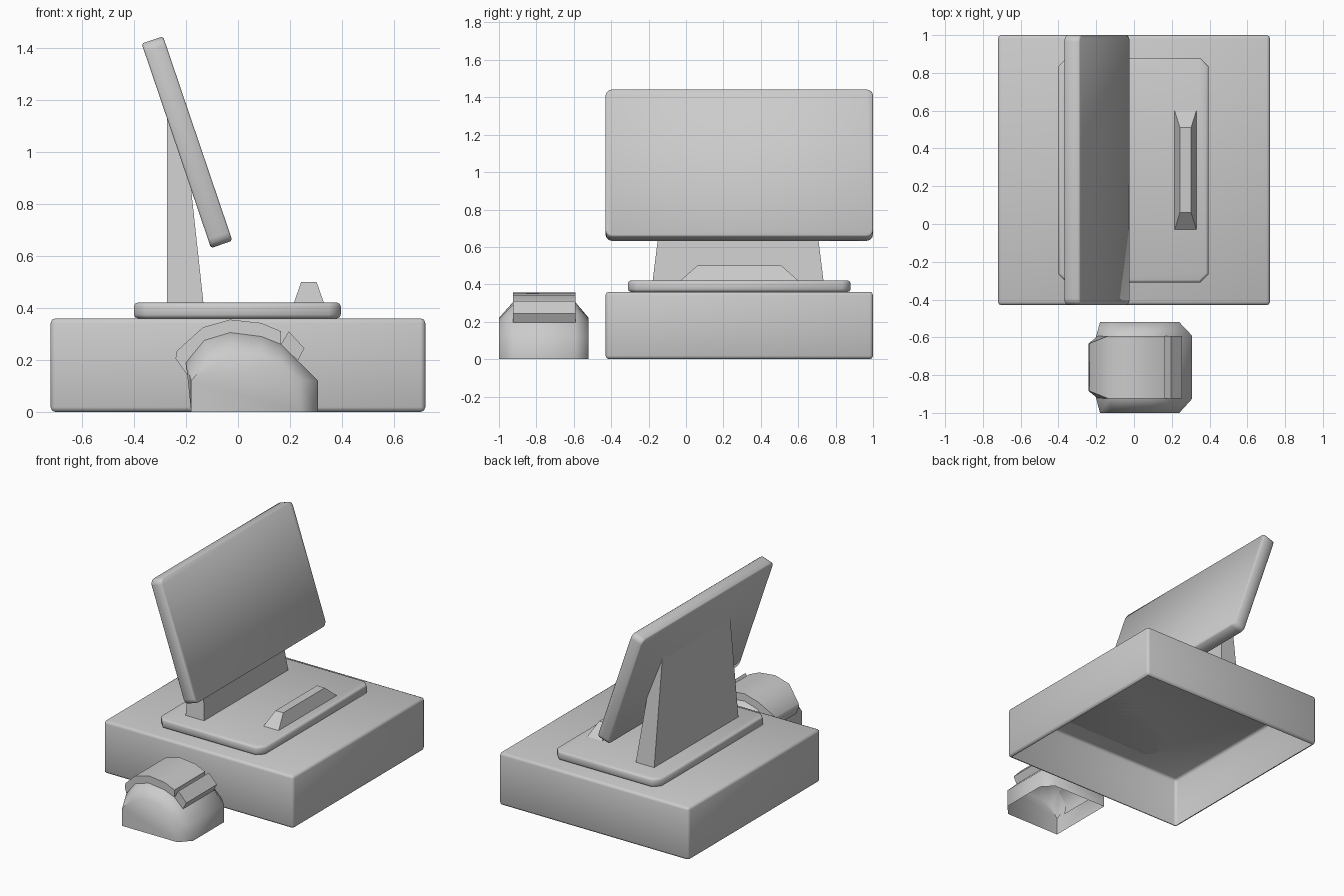
import bpy, bmesh
from mathutils import Matrix, Vector

if "Cube" in bpy.data.objects:
    bpy.data.objects.remove(bpy.data.objects["Cube"])


def finish(name, bm, smooth=False):
    bmesh.ops.recalc_face_normals(bm, faces=bm.faces)
    me = bpy.data.meshes.new(name)
    bm.to_mesh(me)
    bm.free()
    ob = bpy.data.objects.new(name, me)
    bpy.context.collection.objects.link(ob)
    if smooth:
        bpy.ops.object.select_all(action='DESELECT')
        ob.select_set(True)
        bpy.context.view_layer.objects.active = ob
        bpy.ops.object.shade_smooth_by_angle(angle=0.87)
    return ob


def box(lo, hi):
    bm = bmesh.new()
    lo, hi = Vector(lo), Vector(hi)
    size = hi - lo
    bmesh.ops.create_cube(bm, size=1, matrix=Matrix.Translation((lo + hi) / 2)
                          @ Matrix.Diagonal((*size, 1)))
    return bm


def bevel(bm, edges, width, segments=1):
    bmesh.ops.bevel(bm, geom=list(edges), offset=width, segments=segments,
                    profile=0.5, affect='EDGES')


def drop_bottom(bm):
    low = [f for f in bm.faces if all(v.co.z < 0.001 for v in f.verts)]
    bmesh.ops.delete(bm, geom=low, context='FACES')


def loft(rings):
    """Skin between closed rings of equal length and cap both ends."""
    bm = bmesh.new()
    vs = [[bm.verts.new(p) for p in r] for r in rings]
    n = len(vs[0])
    for a, b in zip(vs, vs[1:]):
        for i in range(n):
            j = (i + 1) % n
            bm.faces.new((a[i], a[j], b[j], b[i]))
    bm.faces.new(vs[0])
    bm.faces.new(vs[-1])
    return bm


def at_y(profile, y):
    return [(x, y, z) for x, z in profile]


def rect(x0, x1, y0, y1, z):
    return [(x0, y0, z), (x1, y0, z), (x1, y1, z), (x0, y1, z)]


# cabinet, open underneath
bm = box((-0.72, -0.43, 0), (0.72, 1.0, 0.36))
bevel(bm, bm.edges, 0.018, 2)
drop_bottom(bm)
finish("cabinet", bm, True)

# base plate with clipped corners and softened rims
bm = box((-0.4, -0.31, 0.36), (0.395, 0.88, 0.42))
bevel(bm, [e for e in bm.edges
           if abs(e.verts[0].co.z - e.verts[1].co.z) > 0.01], 0.045)
bevel(bm, [e for e in bm.edges
           if abs(e.verts[0].co.z - e.verts[1].co.z) < 0.01], 0.014, 2)
finish("base_plate", bm, True)

# tapered stand
finish("stand", loft([rect(-0.273, -0.133, -0.178, 0.735, 0.42),
                      rect(-0.273, -0.21, -0.09, 0.647, 1.13)]))

# raised wedge on the plate
finish("wedge", loft([rect(0.215, 0.33, -0.03, 0.6, 0.42),
                      rect(0.243, 0.302, 0.06, 0.51, 0.5)]))

# tilted screen
bm = box((-0.0435, -0.715, -0.415), (0.0435, 0.715, 0.415))
bevel(bm, [e for e in bm.edges
           if abs(e.verts[0].co.x - e.verts[1].co.x) > 0.01], 0.035, 3)
bevel(bm, [e for e in bm.edges
           if abs(e.verts[0].co.x - e.verts[1].co.x) < 0.01
           and len({round(v.co.x, 3) for f in e.link_faces for v in f.verts}) == 2
           and any(len({round(v.co.x, 3) for v in f.verts}) == 1
                   for f in e.link_faces)], 0.007)
bm.transform(Matrix.Translation((-0.196, 0.285, 1.037))
             @ Matrix.Rotation(-0.327, 4, 'Y'))
finish("screen", bm, True)

# small unit body: narrow ends swelling to a wider middle, open underneath
END = [(-0.18, 0), (-0.18, 0.12), (-0.115, 0.195), (-0.03, 0.22),
       (0.09, 0.215), (0.17, 0.185), (0.24, 0.12), (0.24, 0)]
MID = [(-0.18, 0), (-0.2, 0.19), (-0.13, 0.275), (-0.03, 0.305),
       (0.09, 0.29), (0.165, 0.26), (0.308, 0.12), (0.308, 0)]
bm = loft([at_y(END, -1), at_y(MID, -0.925), at_y(MID, -0.592), at_y(END, -0.52)])
drop_bottom(bm)
finish("unit_body", bm, True)

# curved cover over the body
COVER = [(-0.18, 0.12), (-0.24, 0.205), (-0.235, 0.235), (-0.135, 0.325),
         (-0.03, 0.355), (0.09, 0.342), (0.165, 0.31),
         (0.165, 0.26), (0.09, 0.29), (-0.03, 0.305), (-0.13, 0.275), (-0.19, 0.195)]
bm = loft([at_y(COVER, -0.925), at_y(COVER, -0.592)])
for v in bm.verts:
    if v.co.x < -0.22:
        v.co.y = -0.758 + (v.co.y + 0.758) * 0.76
finish("unit_cover", bm, True)

# bar beside the cover
BAR = [(0.165, 0.26), (0.195, 0.31), (0.255, 0.245), (0.23, 0.197)]
finish("unit_bar", loft([at_y(BAR, -0.925), at_y(BAR, -0.592)]))
